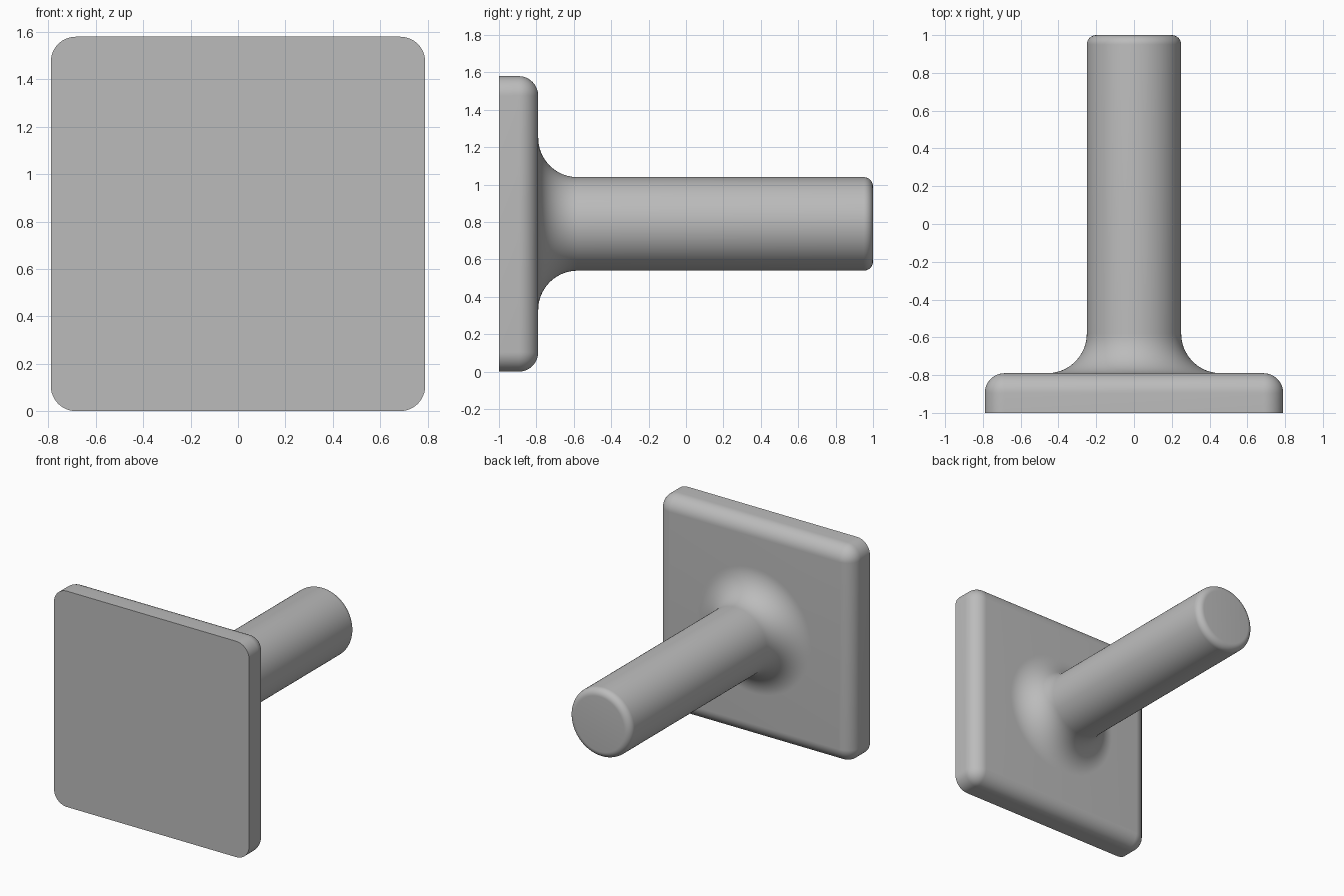
import bpy, bmesh, math
from mathutils import Vector

if "Cube" in bpy.data.objects:
    bpy.data.objects.remove(bpy.data.objects["Cube"])

ZC = 0.79       # height of the shaft axis
HALF = 0.79     # half width of the square plate
R = 0.105       # plate corner and edge rounding
SEG = 12

bm = bmesh.new()


def add_ring(points):
    return [bm.verts.new(p) for p in points]


def bridge(a, b):
    for i in range(len(a)):
        j = (i + 1) % len(a)
        bm.faces.new((a[i], a[j], b[j], b[i]))


def rounded_square(y, radius):
    c = HALF - R
    pts = []
    for k, (sx, sz) in enumerate(((1, 1), (-1, 1), (-1, -1), (1, -1))):
        for i in range(SEG + 1):
            t = math.pi / 2 * (k + i / SEG)
            pts.append((sx * c + radius * math.cos(t), y, ZC + sz * c + radius * math.sin(t)))
    return add_ring(pts)


def circle(y, radius, n=96):
    return add_ring([(radius * math.cos(2 * math.pi * i / n), y,
                      ZC + radius * math.sin(2 * math.pi * i / n)) for i in range(n)])


def arc(cy, cr, rad, a0, a1, n):
    """Quarter-round profile as (y, radius) pairs."""
    angles = [math.radians(a0 + (a1 - a0) * i / n) for i in range(n + 1)]
    return [(cy + rad * math.sin(t), cr + rad * math.cos(t)) for t in angles]


# Plate: flat front, straight side, rounded rear edge
plate_profile = [(-1.0, R)] + arc(-0.79 - R, 0, R, 0, 90, SEG)
plate = [rounded_square(y, max(r, 0)) for y, r in plate_profile]
bm.faces.new(plate[0])
for a, b in zip(plate, plate[1:]):
    bridge(a, b)

# Shaft: concave flare from the plate, straight rod, rounded end
profile = arc(-0.58, 0.46, 0.21, 270, 180, 20) + arc(0.95, 0.20, 0.05, 0, 90, 8)
shaft = [circle(y, r) for y, r in profile]
for a, b in zip(shaft, shaft[1:]):
    bridge(a, b)
bm.faces.new(shaft[-1])

# Rear face of the plate, filled around the flare
bmesh.ops.remove_doubles(bm, verts=bm.verts[:], dist=1e-5)
rim = [e for e in bm.edges if e.is_boundary]
bmesh.ops.triangle_fill(bm, use_beauty=True, edges=rim, normal=Vector((0, 1, 0)))
bmesh.ops.recalc_face_normals(bm, faces=bm.faces[:])

mesh = bpy.data.meshes.new("plate_with_shaft")
bm.to_mesh(mesh)
bm.free()
obj = bpy.data.objects.new("plate_with_shaft", mesh)
bpy.context.collection.objects.link(obj)

grey = bpy.data.materials.new("plain_grey")
grey.diffuse_color = (0.5, 0.5, 0.5, 1)
grey.use_nodes = True
grey.node_tree.nodes["Principled BSDF"].inputs["Base Color"].default_value = grey.diffuse_color
mesh.materials.append(grey)

bpy.context.view_layer.objects.active = obj
obj.select_set(True)
bpy.ops.object.shade_smooth_by_angle(angle=math.radians(30))
